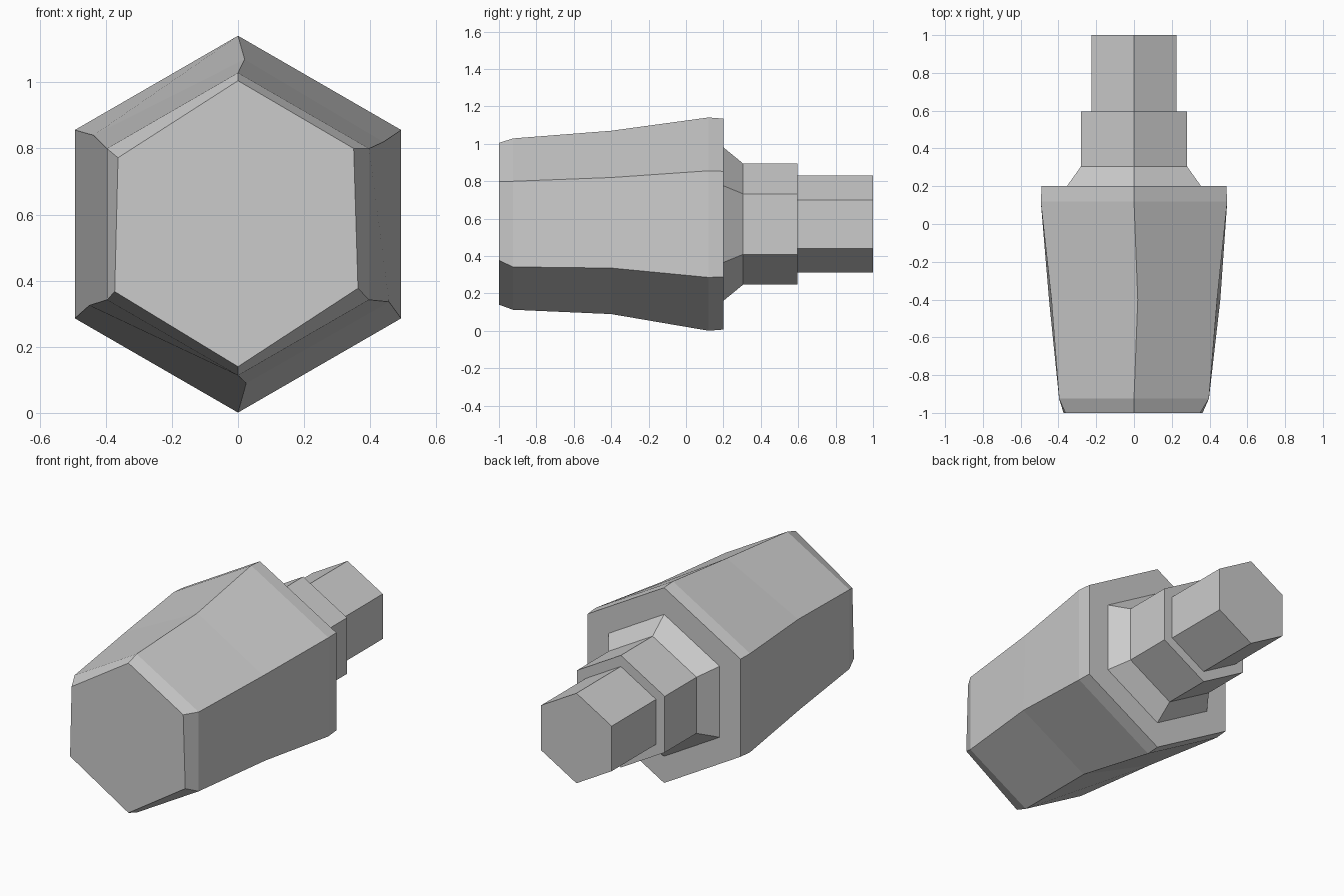
import bpy, bmesh
from math import sin, cos, pi

cube = bpy.data.objects.get("Cube")
if cube:
    bpy.data.objects.remove(cube, do_unlink=True)

CENTER_Z = 0.571

# One plain grey for every part
grey = bpy.data.materials.new("plain grey")
grey.use_nodes = True
colour = (0.6, 0.6, 0.6, 1)
grey.diffuse_color = colour
grey.node_tree.nodes["Principled BSDF"].inputs["Base Color"].default_value = colour


def hexagon(radius):
    """Corners (x, z) clockwise from the top one."""
    return [(radius * sin(i * pi / 3), CENTER_Z + radius * cos(i * pi / 3))
            for i in range(6)]


def loft(name, sections):
    """Join hexagonal sections (y, corners) along y and cap both ends."""
    bm = bmesh.new()
    rings = [[bm.verts.new((x, y, z)) for x, z in corners] for y, corners in sections]
    for a, b in zip(rings, rings[1:]):
        for i in range(6):
            j = (i + 1) % 6
            bm.faces.new((a[i], a[j], b[j], b[i]))
    bm.faces.new(rings[0])
    bm.faces.new(rings[-1])
    bmesh.ops.recalc_face_normals(bm, faces=bm.faces)
    mesh = bpy.data.meshes.new(name)
    bm.to_mesh(mesh)
    bm.free()
    mesh.materials.append(grey)
    obj = bpy.data.objects.new(name, mesh)
    bpy.context.collection.objects.link(obj)
    return obj


# Body: slightly uneven front face and waist, regular elsewhere
front_face = [(0, 1.005), (0.35, 0.80), (0.363, 0.377),
              (0, 0.14), (-0.373, 0.367), (-0.363, 0.772)]
waist = [(0.02, 1.07), (0.44, 0.82), (0.457, 0.336),
         (0.025, 0.09), (-0.45, 0.325), (-0.437, 0.84)]
loft("body", [(-1, front_face), (-0.925, hexagon(0.458)), (-0.4, waist),
              (0.12, hexagon(0.57)), (0.2, hexagon(0.564))])

# Collar: flared base sunk into the body
loft("collar", [(0.15, hexagon(0.41)), (0.2, hexagon(0.41)),
                (0.305, hexagon(0.324)), (0.595, hexagon(0.324))])

# Shaft: narrow end, rooted inside the collar
loft("shaft", [(0.5, hexagon(0.26)), (1, hexagon(0.26))])
